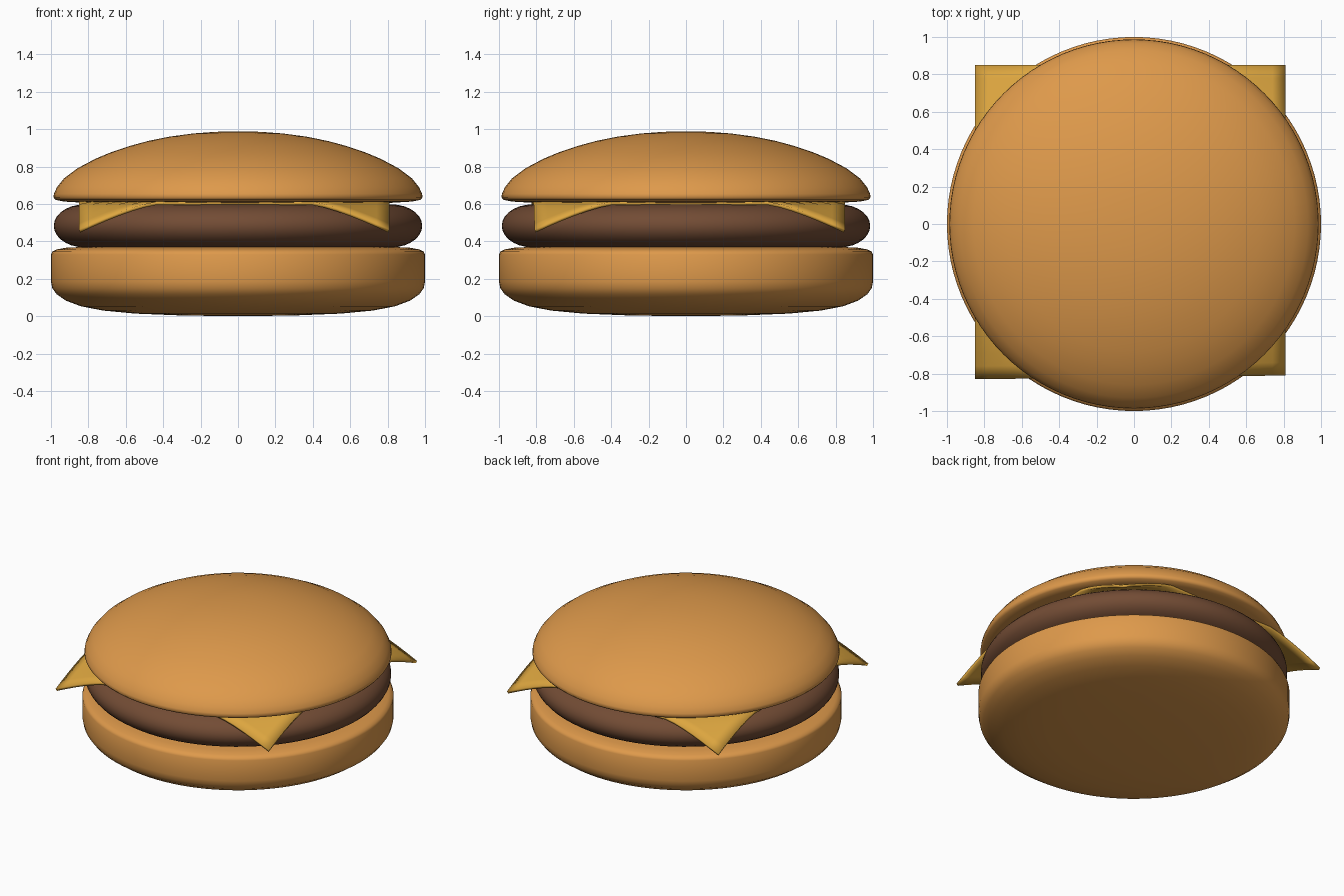
import bpy, bmesh, math
from mathutils import Vector

if "Cube" in bpy.data.objects:
    bpy.data.objects.remove(bpy.data.objects["Cube"])


def material(name, rgb):
    m = bpy.data.materials.new(name)
    m.diffuse_color = (*rgb, 1)
    m.use_nodes = True
    m.node_tree.nodes["Principled BSDF"].inputs["Base Color"].default_value = m.diffuse_color
    return m


def finish(bm, name, mat, angle):
    bmesh.ops.recalc_face_normals(bm, faces=bm.faces)
    mesh = bpy.data.meshes.new(name)
    bm.to_mesh(mesh)
    bm.free()
    mesh.materials.append(mat)
    ob = bpy.data.objects.new(name, mesh)
    bpy.context.collection.objects.link(ob)
    bpy.ops.object.select_all(action='DESELECT')
    ob.select_set(True)
    bpy.context.view_layer.objects.active = ob
    bpy.ops.object.shade_smooth_by_angle(angle=math.radians(angle))
    return ob


def lathe(name, profile, mat, steps=96):
    """Spin a (radius, height) profile around z."""
    bm = bmesh.new()
    vs = [bm.verts.new((r, 0, z)) for r, z in profile]
    es = [bm.edges.new(p) for p in zip(vs, vs[1:])]
    bmesh.ops.spin(bm, geom=vs + es, cent=(0, 0, 0), axis=(0, 0, 1),
                   angle=math.tau, steps=steps)
    bmesh.ops.remove_doubles(bm, verts=bm.verts, dist=0.0005)
    return finish(bm, name, mat, 60)


bread = material("bread", (0.73, 0.32, 0.07))
meat = material("meat", (0.17, 0.072, 0.035))
yellow = material("cheese", (0.72, 0.38, 0.05))

# Bottom bun: rounded underside, straight wall, softly bevelled top
lathe("bottom_bun", [
    (0, 0.0), (0.3, 0.004), (0.55, 0.014), (0.72, 0.03), (0.84, 0.053),
    (0.92, 0.083), (0.97, 0.118), (0.993, 0.15), (1, 0.185), (1, 0.33),
    (0.993, 0.345), (0.97, 0.357), (0.92, 0.366), (0.82, 0.371),
    (0.5, 0.374), (0, 0.375)], bread)

# Patty: flat disc with a rounded rim
rim = [(0.82 + 0.165 * math.cos(a), 0.483 + 0.115 * math.sin(a))
       for a in (math.pi * (i / 14 - 0.5) for i in range(15))]
lathe("patty", [(0, 0.368)] + rim + [(0, 0.598)], meat)

# Top bun: nearly flat base and low dome
lathe("top_bun", [
    (0, 0.598), (0.5, 0.6), (0.8, 0.605), (0.93, 0.613), (0.975, 0.622),
    (0.987, 0.636), (0.984, 0.655), (0.968, 0.69), (0.93, 0.737),
    (0.86, 0.79), (0.76, 0.843), (0.68, 0.876), (0.58, 0.91), (0.48, 0.937),
    (0.36, 0.961), (0.24, 0.977), (0.12, 0.986), (0, 0.988)], bread)

# Cheese slice: square sheet whose four corners droop over the patty
bl, br, tl, tr = (Vector(p) for p in
                  ((-0.85, -0.83), (0.81, -0.81), (-0.85, 0.85), (0.81, 0.85)))
bm = bmesh.new()
bmesh.ops.create_grid(bm, x_segments=24, y_segments=24, size=1)
for v in bm.verts:
    u, w = (v.co.x + 1) / 2, (v.co.y + 1) / 2
    p = bl.lerp(br, u).lerp(tl.lerp(tr, u), w)
    fold = max(0, (abs(v.co.x) + abs(v.co.y) - 1.5) / 0.5)
    v.co = (p.x, p.y, 0.613 - 0.15 * fold ** 1.3)
cheese = finish(bm, "cheese_slice", yellow, 40)
mod = cheese.modifiers.new("thickness", 'SOLIDIFY')
mod.thickness = 0.018
mod.offset = -1
